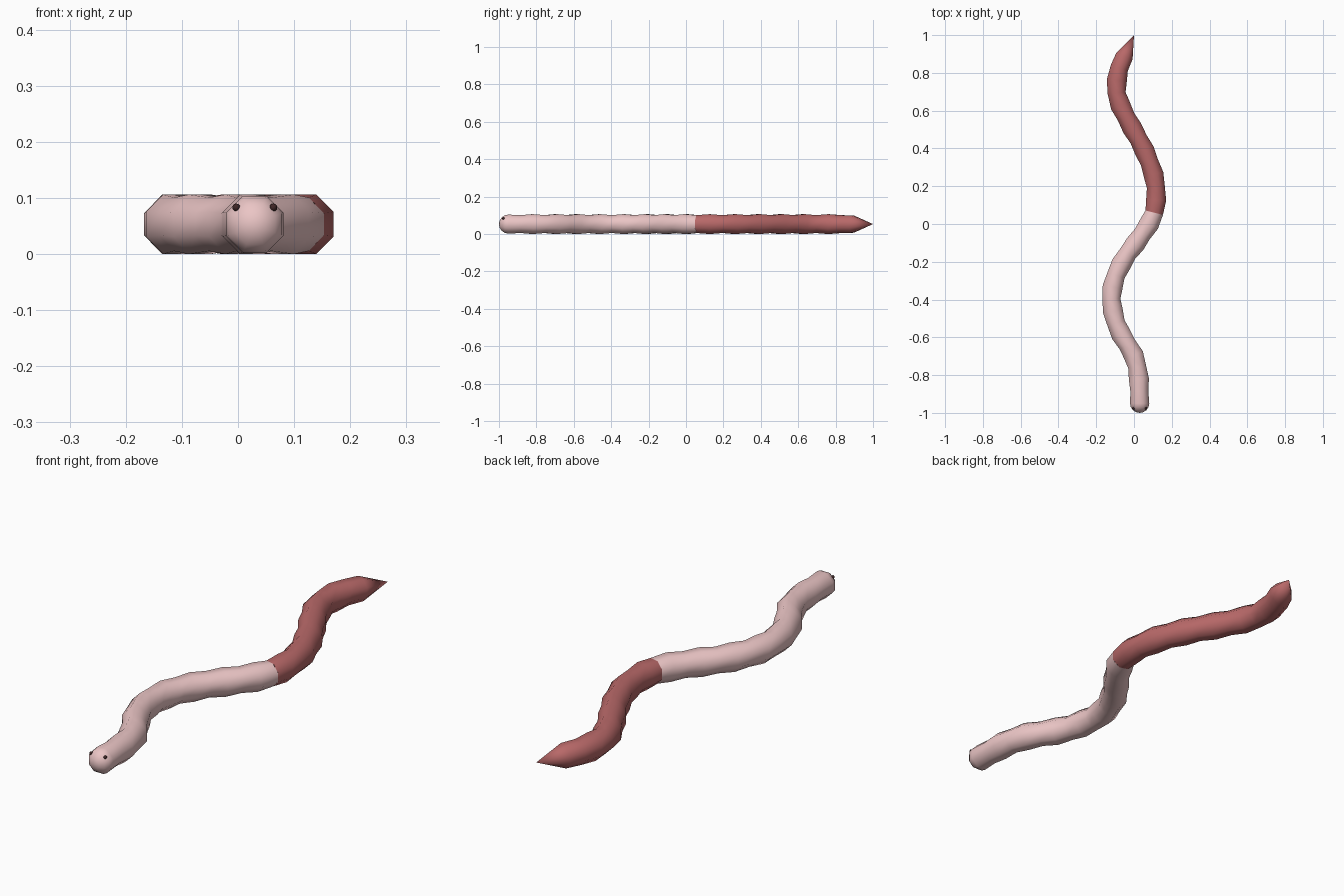
import bpy, bmesh, math
from mathutils import Vector

if "Cube" in bpy.data.objects:
    bpy.data.objects.remove(bpy.data.objects["Cube"])

Z, R_BULGE, R_PINCH, SIDES = 0.053, 0.0575, 0.0515, 8

# Centre line of the wriggling body, seen from above (head to tail)
PATH = [(0.03, -0.95), (0.024, -0.8), (0.0, -0.7), (-0.04, -0.63), (-0.09, -0.54),
        (-0.119, -0.41), (-0.105, -0.3), (-0.055, -0.19), (0.018, -0.09), (0.08, 0.0),
        (0.107, 0.06), (0.118, 0.15), (0.104, 0.26), (0.05, 0.4), (-0.033, 0.55),
        (-0.085, 0.66), (-0.092, 0.73), (-0.083, 0.81), (-0.05, 0.89)]
SPLIT = 10


def material(name, rgb):
    m = bpy.data.materials.new(name)
    m.diffuse_color = (*rgb, 1)
    m.use_nodes = True
    m.node_tree.nodes["Principled BSDF"].inputs["Base Color"].default_value = m.diffuse_color
    return m


def curve(first, last, count):
    """Even samples of a smooth curve through PATH[first..last]."""
    p = [Vector((x, y, Z)) for x, y in PATH]
    p = [2 * p[0] - p[1]] + p + [2 * p[-1] - p[-2]]
    dense = []
    for i in range(first + 1, last + 1):
        a, b, c, d = p[i - 1:i + 3]
        for k in range(20):
            t = k / 20
            dense.append(0.5 * (2 * b + (c - a) * t + (2 * a - 5 * b + 4 * c - d) * t * t
                                + (3 * b - a - 3 * c + d) * t ** 3))
    dense.append(p[last + 1])
    dist = [0]
    for u, v in zip(dense, dense[1:]):
        dist.append(dist[-1] + (v - u).length)
    out, j = [], 0
    for n in range(count + 1):
        s = dist[-1] * n / count
        while j < len(dense) - 2 and dist[j + 1] < s:
            j += 1
        f = (s - dist[j]) / (dist[j + 1] - dist[j])
        out.append((dense[j].lerp(dense[j + 1], f), (dense[j + 1] - dense[j]).normalized()))
    return out


def tube(name, rings, mat, start_tip=None, end_tip=None):
    """Skin rings of (centre, direction, radius), with optional pointed ends."""
    bm = bmesh.new()
    loops = []
    for c, d, r in rings:
        side = d.cross(Vector((0, 0, 1))).normalized()
        angles = [(k + 0.5) * math.tau / SIDES for k in range(SIDES)]
        loops.append([bm.verts.new(c + r * (side * math.cos(a) + Vector((0, 0, math.sin(a)))))
                      for a in angles])
    for a, b in zip(loops, loops[1:]):
        for k in range(SIDES):
            n = (k + 1) % SIDES
            bm.faces.new((a[k], a[n], b[n], b[k]))
    for tip, ring in ((start_tip, loops[0]), (end_tip, loops[-1])):
        if tip:
            v = bm.verts.new(tip)
            for k in range(SIDES):
                bm.faces.new((ring[k], ring[(k + 1) % SIDES], v))
    bmesh.ops.recalc_face_normals(bm, faces=bm.faces)
    # An open tube may come out inverted: check one side face
    f = bm.faces[0]
    f.normal_update()
    if f.normal.dot(f.calc_center_median() - rings[0][0]) < 0:
        bmesh.ops.reverse_faces(bm, faces=bm.faces)
    me = bpy.data.meshes.new(name)
    bm.to_mesh(me)
    bm.free()
    me.materials.append(mat)
    me.shade_smooth()
    ob = bpy.data.objects.new(name, me)
    bpy.context.collection.objects.link(ob)
    return ob


pale = material("pale_skin", (0.83, 0.56, 0.56))
dark = material("dark_skin", (0.48, 0.14, 0.14))
eye_mat = material("eye", (0.05, 0.02, 0.02))

# Front body with rounded head
front = [(c, d, R_PINCH if i % 2 else R_BULGE) for i, (c, d) in enumerate(curve(0, SPLIT, 17))]
c0 = front[0][0]
forward = Vector((0, 1, 0))
front[0] = (c0, forward, 0.055)
head = [(c0 - forward * 0.05 * math.sin(a), forward, 0.055 * math.cos(a))
        for a in (math.radians(68), math.radians(45), math.radians(22))]
tube("front_body", head + front, pale, start_tip=c0 - forward * 0.05)

# Rear body with pointed tail
rear = [(c, d, R_BULGE if i % 2 else R_PINCH)
        for i, (c, d) in enumerate(curve(SPLIT, len(PATH) - 1, 13))]
rear[-1] = (rear[-1][0], rear[-1][1], 0.05)
tube("rear_body", rear, dark, end_tip=Vector((0, 1, Z)))

# Eyes
for label, s in (("left", 1), ("right", -1)):
    bpy.ops.mesh.primitive_uv_sphere_add(segments=8, ring_count=6, radius=0.007,
                                         location=(0.03 + s * 0.033, -0.976, 0.083))
    eye = bpy.context.object
    eye.name = label + "_eye"
    eye.data.materials.append(eye_mat)
    bpy.ops.object.shade_smooth()
